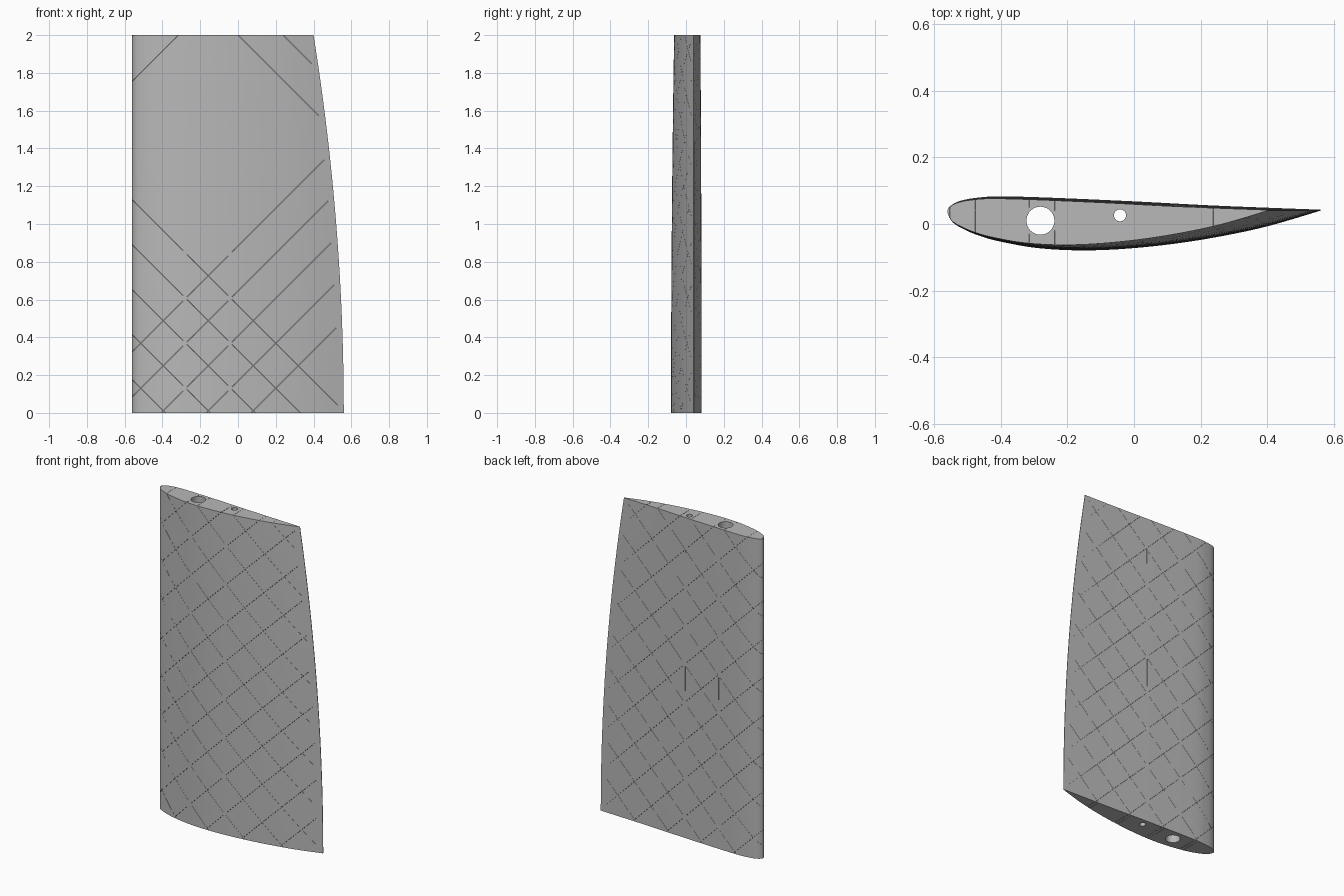
import bpy, bmesh
from mathutils import Vector

cube = bpy.data.objects.get("Cube")
if cube:
    bpy.data.objects.remove(cube)

HEIGHT, NOSE_X, NOSE_Y, CHORD = 2.0, -0.56, 0.036, 1.12
RINGS, STEPS = 24, 6
PITCH, HALF_SLIT = 0.2385, 0.0006
TUBES = [(-0.281, 0.01, 0.042, 0.052), (-0.042, 0.026, 0.018, 0.026)]

grey = bpy.data.materials.new("plain grey")
grey.use_nodes = True
grey.diffuse_color = (0.48, 0.48, 0.48, 1)
grey.node_tree.nodes["Principled BSDF"].inputs["Base Color"].default_value = grey.diffuse_color


def make_object(name, bm):
    bmesh.ops.recalc_face_normals(bm, faces=bm.faces)
    mesh = bpy.data.meshes.new(name)
    bm.to_mesh(mesh)
    bm.free()
    mesh.materials.append(grey)
    obj = bpy.data.objects.new(name, mesh)
    bpy.context.collection.objects.link(obj)
    return obj


def cut(target, cutter):
    mod = target.modifiers.new("cut", 'BOOLEAN')
    mod.operation, mod.solver, mod.object = 'DIFFERENCE', 'EXACT', cutter
    bpy.context.view_layer.objects.active = target
    bpy.ops.object.modifier_apply(modifier=mod.name)
    bpy.data.objects.remove(cutter)


def chord_at(z):
    return CHORD - 0.04 * z * z


def smooth_path(points):
    """Catmull-Rom curve through the points."""
    pts = [Vector(p) for p in points]
    out = []
    for i in range(len(pts) - 1):
        a, b, c, d = pts[max(i - 1, 0)], pts[i], pts[i + 1], pts[min(i + 2, len(pts) - 1)]
        for s in range(STEPS):
            t = s / STEPS
            out.append(b + 0.5 * t * (c - a + t * (2 * a - 5 * b + 4 * c - d
                                                   + t * (3 * (b - c) + d - a))))
    return out + [pts[-1]]


# Airfoil section, from the trailing edge round the nose and back
section = smooth_path([
    (0.56, 0.043), (0.25, 0.055), (0, 0.068), (-0.25, 0.079), (-0.4, 0.083),
    (-0.47, 0.079), (-0.52, 0.07), (-0.55, 0.055), (NOSE_X, NOSE_Y), (-0.543, 0.004),
    (-0.5, -0.021), (-0.45, -0.04), (-0.4, -0.053), (-0.3, -0.071), (-0.18, -0.079),
    (-0.05, -0.076), (0.1, -0.062), (0.25, -0.039), (0.4, -0.007), (0.56, 0.04)])

# Wing skin, each ring shrunk towards the straight leading edge
bm = bmesh.new()
rings = []
for i in range(RINGS + 1):
    z = HEIGHT * i / RINGS
    k = chord_at(z) / CHORD
    rings.append([bm.verts.new((NOSE_X + k * (p.x - NOSE_X), NOSE_Y + k * (p.y - NOSE_Y), z))
                  for p in section])
for low, high in zip(rings, rings[1:]):
    for j in range(len(low)):
        n = (j + 1) % len(low)
        bm.faces.new((low[j], low[n], high[n], high[j]))
bm.faces.new(rings[0])
bm.faces.new(rings[-1])
wing = make_object("wing_body", bm)


def prism(bm, outline, y0, y1):
    """Extrude an outline in x and z from y0 to y1."""
    front = [bm.verts.new((x, y0, z)) for x, z in outline]
    back = [bm.verts.new((x, y1, z)) for x, z in outline]
    bm.faces.new(front)
    bm.faces.new(back)
    for j in range(len(front)):
        n = (j + 1) % len(front)
        bm.faces.new((front[j], front[n], back[n], back[j]))


def trailing_limit(offset, slope):
    """Where a diagonal slit stops, just short of the trailing edge."""
    x = 0.5
    for _ in range(30):
        z = min(max(offset + slope * x, 0), HEIGHT)
        x = 0.5 * x + 0.5 * (NOSE_X + chord_at(z) - 0.034)
    return x


# Diagonal slits in two directions, broken at the two webs, either side of a thin core
WEB = 0.01
for slope, start in ((-1, 2.0), (1, 2.315)):
    bm = bmesh.new()
    for k in range(-12, 13):
        c = start + PITCH * k
        ends = [-0.7]
        for tube in TUBES:
            ends += [tube[0] - WEB, tube[0] + WEB]
        ends.append(trailing_limit(c, slope))
        for x0, x1 in zip(ends[::2], ends[1::2]):
            za, zb = c + slope * x0, c + slope * x1
            if max(za, zb) < 0 or min(za, zb) > HEIGHT:
                continue
            outline = [(x0, za - HALF_SLIT), (x1, zb - HALF_SLIT),
                       (x1, zb + HALF_SLIT), (x0, za + HALF_SLIT)]
            prism(bm, outline, -0.2, 0.0402)
            prism(bm, outline, 0.0418, 0.2)
    cut(wing, make_object("slit_cutter", bm))

# Short upright slits in the back, behind each tube
bm = bmesh.new()
for tube in TUBES:
    for z0, z1 in ((0.84, 1.07), (1.67, 1.8)):
        x = tube[0]
        prism(bm, [(x - HALF_SLIT, z0), (x + HALF_SLIT, z0),
                   (x + HALF_SLIT, z1), (x - HALF_SLIT, z1)], tube[1] + tube[3], 0.2)
cut(wing, make_object("back_slit_cutter", bm))

# Bores through the full height, each with a liner that closes the slits
SIDES = 40
for name, (x, y, bore, outer) in zip(("main_spar_tube", "rear_spar_tube"), TUBES):
    bm = bmesh.new()
    bmesh.ops.create_cone(bm, cap_ends=True, segments=SIDES, radius1=bore, radius2=bore, depth=3)
    bmesh.ops.translate(bm, verts=bm.verts, vec=(x, y, 1))
    cut(wing, make_object("bore_cutter", bm))

    bm = bmesh.new()
    loops = []
    for radius, z in ((bore, 0), (outer, 0), (outer, HEIGHT), (bore, HEIGHT)):
        ring = bmesh.ops.create_circle(bm, segments=SIDES, radius=radius)["verts"]
        bmesh.ops.translate(bm, verts=ring, vec=(x, y, z))
        loops.append(ring)
    for a, b in zip(loops, loops[1:] + loops[:1]):
        for j in range(SIDES):
            n = (j + 1) % SIDES
            bm.faces.new((a[j], a[n], b[n], b[j]))
    make_object(name, bm)
